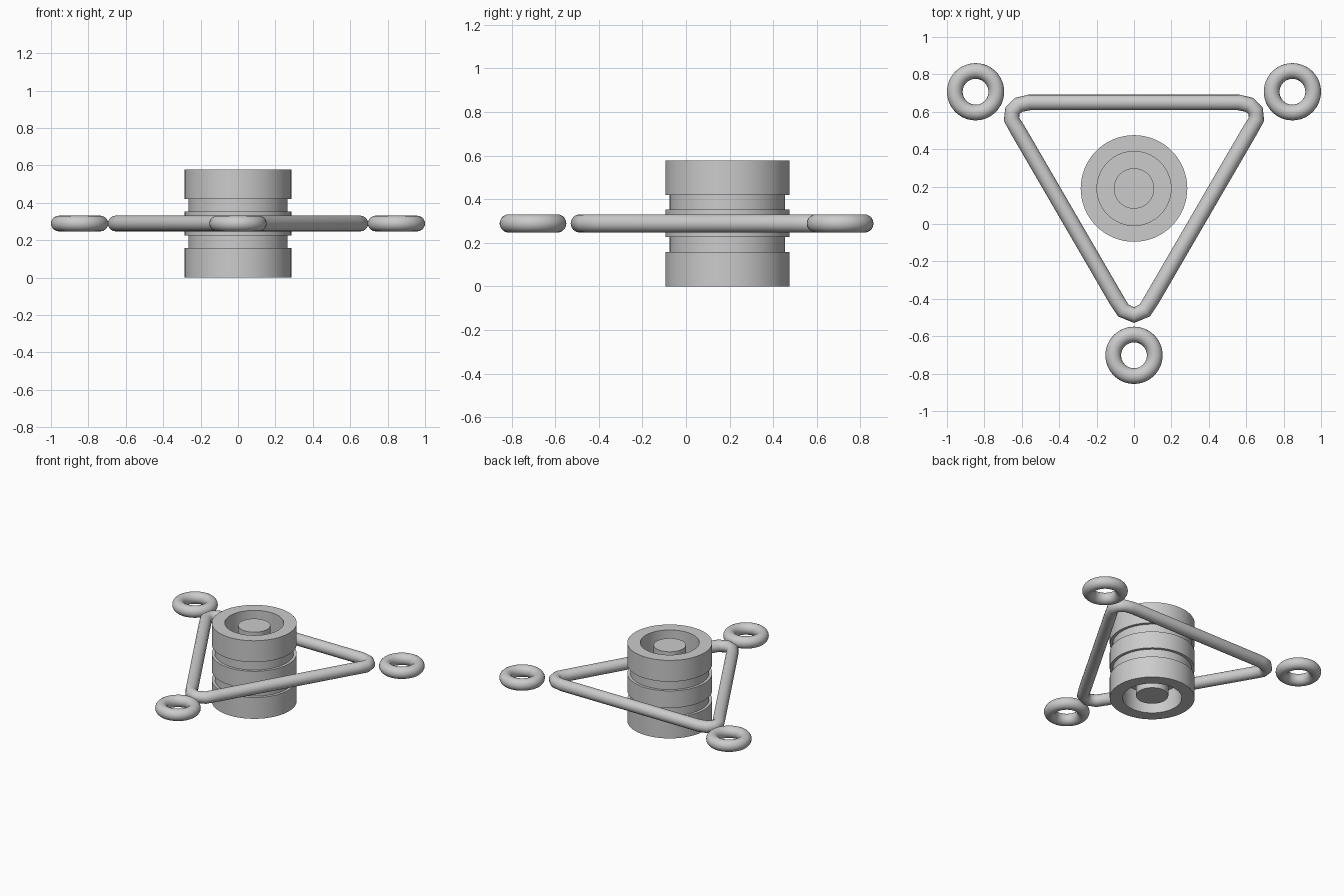
import bpy, bmesh, math
from mathutils import Matrix, Vector

if "Cube" in bpy.data.objects:
    bpy.data.objects.remove(bpy.data.objects["Cube"])

Z = 0.289       # mid height of everything
HUB_Y = 0.19


def lathe(name, profile, loc, steps=64):
    """Revolve an (r, z) profile around the z axis."""
    bm = bmesh.new()
    vs = [bm.verts.new((r, 0, z)) for r, z in profile]
    es = [bm.edges.new(p) for p in zip(vs, vs[1:])]
    bmesh.ops.spin(bm, geom=vs + es, cent=(0, 0, 0), axis=(0, 0, 1),
                   angle=math.tau, steps=steps, use_merge=False)
    bmesh.ops.remove_doubles(bm, verts=bm.verts, dist=1e-5)
    bmesh.ops.recalc_face_normals(bm, faces=bm.faces)
    me = bpy.data.meshes.new(name)
    bm.to_mesh(me)
    bm.free()
    ob = bpy.data.objects.new(name, me)
    bpy.context.collection.objects.link(ob)
    ob.location = loc
    smooth(ob)
    return ob


def smooth(ob):
    bpy.ops.object.select_all(action='DESELECT')
    ob.select_set(True)
    bpy.context.view_layer.objects.active = ob
    bpy.ops.object.shade_smooth_by_angle(angle=math.radians(35))


# Hub: capped stack with two grooves, recessed ends and a centre post
upper = [(0, 0.27), (0.108, 0.27), (0.108, 0.13), (0.198, 0.13), (0.198, Z),
         (0.285, Z), (0.285, 0.131), (0.265, 0.131), (0.265, 0.063), (0.285, 0.063)]
lower = [(r, -z) for r, z in reversed(upper)]
lathe("hub", upper + lower, (0, HUB_Y, Z))

# Triangular tube frame with bent corners
half = [(0.56, 0.65), (0.617, 0.637), (0.65, 0.605), (0.655, 0.56), (0.62, 0.50),
        (0.097, -0.40), (0.058, -0.462)]
path = half + [(0, -0.487)] + [(-x, y) for x, y in reversed(half)]
cu = bpy.data.curves.new("triangle_frame", 'CURVE')
cu.dimensions = '3D'
cu.bevel_depth = 0.042
cu.bevel_resolution = 6
sp = cu.splines.new('POLY')
sp.points.add(len(path) - 1)
for p, (x, y) in zip(sp.points, path):
    p.co = (x, y, Z, 1)
sp.use_cyclic_u = True
frame = bpy.data.objects.new("triangle_frame", cu)
bpy.context.collection.objects.link(frame)

# Finger rings off each corner
for name, x, y in (("ring_left", -0.847, 0.707), ("ring_right", 0.847, 0.707),
                   ("ring_front", 0, -0.702)):
    bpy.ops.mesh.primitive_torus_add(major_radius=0.111, minor_radius=0.042,
                                     major_segments=48, minor_segments=20,
                                     location=(x, y, Z))
    ring = bpy.context.object
    ring.name = name
    smooth(ring)
